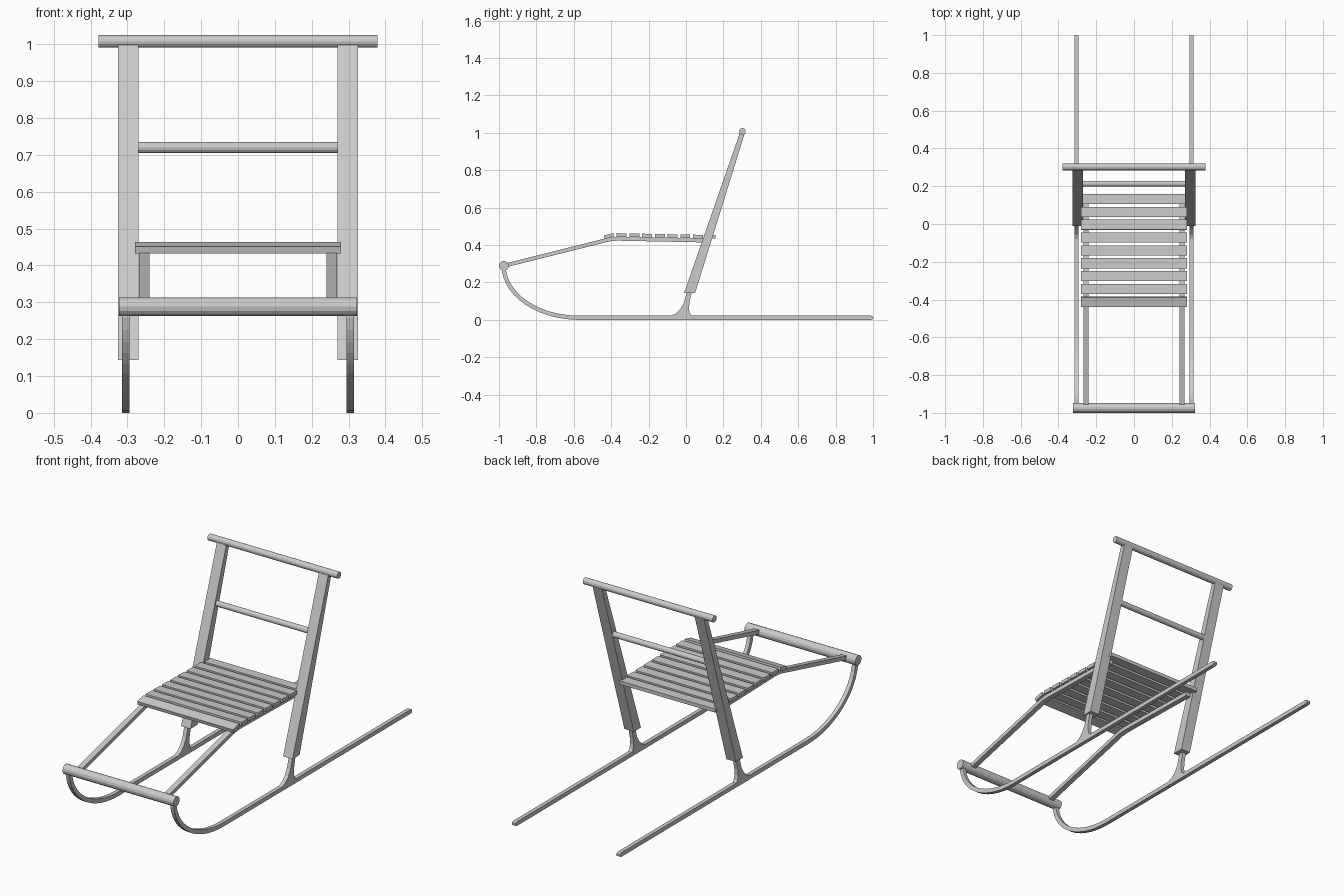
import bpy, bmesh, math
from mathutils import Vector, Matrix

if "Cube" in bpy.data.objects:
    bpy.data.objects.remove(bpy.data.objects["Cube"])


def finish(name, bm, mirrored=False):
    bmesh.ops.recalc_face_normals(bm, faces=bm.faces)
    mesh = bpy.data.meshes.new(name)
    bm.to_mesh(mesh)
    bm.free()
    ob = bpy.data.objects.new(name, mesh)
    bpy.context.collection.objects.link(ob)
    if mirrored:
        ob.modifiers.new("Mirror", 'MIRROR').use_clip = False
    return ob


def strip(name, left, right, x0, x1, mirrored=True):
    """Solid between two matching (y, z) edge lines, extruded from x0 to x1."""
    bm = bmesh.new()
    rings = [[bm.verts.new((x, p[0], p[1])) for x, p in
              ((x0, a), (x1, a), (x1, b), (x0, b))] for a, b in zip(left, right)]
    for r, s in zip(rings, rings[1:]):
        for i in range(4):
            j = (i + 1) % 4
            bm.faces.new((r[i], r[j], s[j], s[i]))
    bm.faces.new(rings[0])
    bm.faces.new(rings[-1])
    return finish(name, bm, mirrored)


def path_strip(name, path, thick, x0, x1):
    """Constant-thickness bent bar following a (y, z) path."""
    pts = [Vector(p) for p in path]
    left, right = [], []
    for i, p in enumerate(pts):
        d = (pts[min(i + 1, len(pts) - 1)] - pts[max(i - 1, 0)]).normalized()
        n = Vector((-d.y, d.x)) * thick / 2
        left.append(p + n)
        right.append(p - n)
    return strip(name, left, right, x0, x1)


def round_bar(name, y, z, radius, half_length, sides=14):
    bm = bmesh.new()
    m = Matrix.Translation((0, y, z)) @ Matrix.Rotation(math.pi / 2, 4, 'Y')
    bmesh.ops.create_cone(bm, cap_ends=True, segments=sides, radius1=radius,
                          radius2=radius, depth=2 * half_length, matrix=m)
    return finish(name, bm)


# Runners: elliptical front curl, long straight tail with a small chamfer
curl = [(-0.57 - 0.405 * math.cos(t), 0.29 - 0.279 * math.sin(t))
        for t in (math.pi / 2 * i / 14 for i in range(15))]
runner = path_strip("runner", curl + [(0.99, 0.011)], 0.022, 0.294, 0.315)
strip("runner_tip", [(0.99, 0.022), (1.0, 0.017)], [(0.99, 0.0), (1.0, 0.005)], 0.294, 0.315)

# Flared metal posts joining runners and uprights
strip("runner_post",
      [(-0.09, 0.018), (-0.055, 0.033), (-0.03, 0.058), (-0.012, 0.09), (0.005, 0.15)],
      [(0.035, 0.018), (0.021, 0.033), (0.016, 0.058), (0.018, 0.09), (0.031, 0.15)],
      0.294, 0.315)

# Tapered leaning uprights
strip("upright", [(-0.01, 0.144), (0.288, 1.0)], [(0.049, 0.144), (0.315, 1.0)], 0.27, 0.325)

# Seat rails: slope up from the front bar, then run back under the seat
path_strip("seat_rail", [(-0.97, 0.29), (-0.41, 0.43), (-0.37, 0.434), (0.12, 0.424)],
           0.021, 0.24, 0.268)

# Seat slats, the front one tilted with the rail
for i in range(9):
    y = -0.412 + 0.068 * i
    z = 0.4535 - 0.02 * (y + 0.35)
    tilt = math.radians(-1.2)
    if i == 0:
        z, tilt = 0.448, math.radians(14)
    bm = bmesh.new()
    bmesh.ops.create_cube(bm, size=1, matrix=Matrix.Translation((0, y, z))
                          @ Matrix.Rotation(tilt, 4, 'X')
                          @ Matrix.Diagonal((0.56, 0.053, 0.019, 1)))
    finish(f"seat_slat_{i + 1}", bm)

# Cross bars
round_bar("front_bar", -0.974, 0.288, 0.026, 0.323)
round_bar("back_bar", 0.213, 0.72, 0.015, 0.275)
round_bar("handle_bar", 0.302, 1.008, 0.0175, 0.378)
